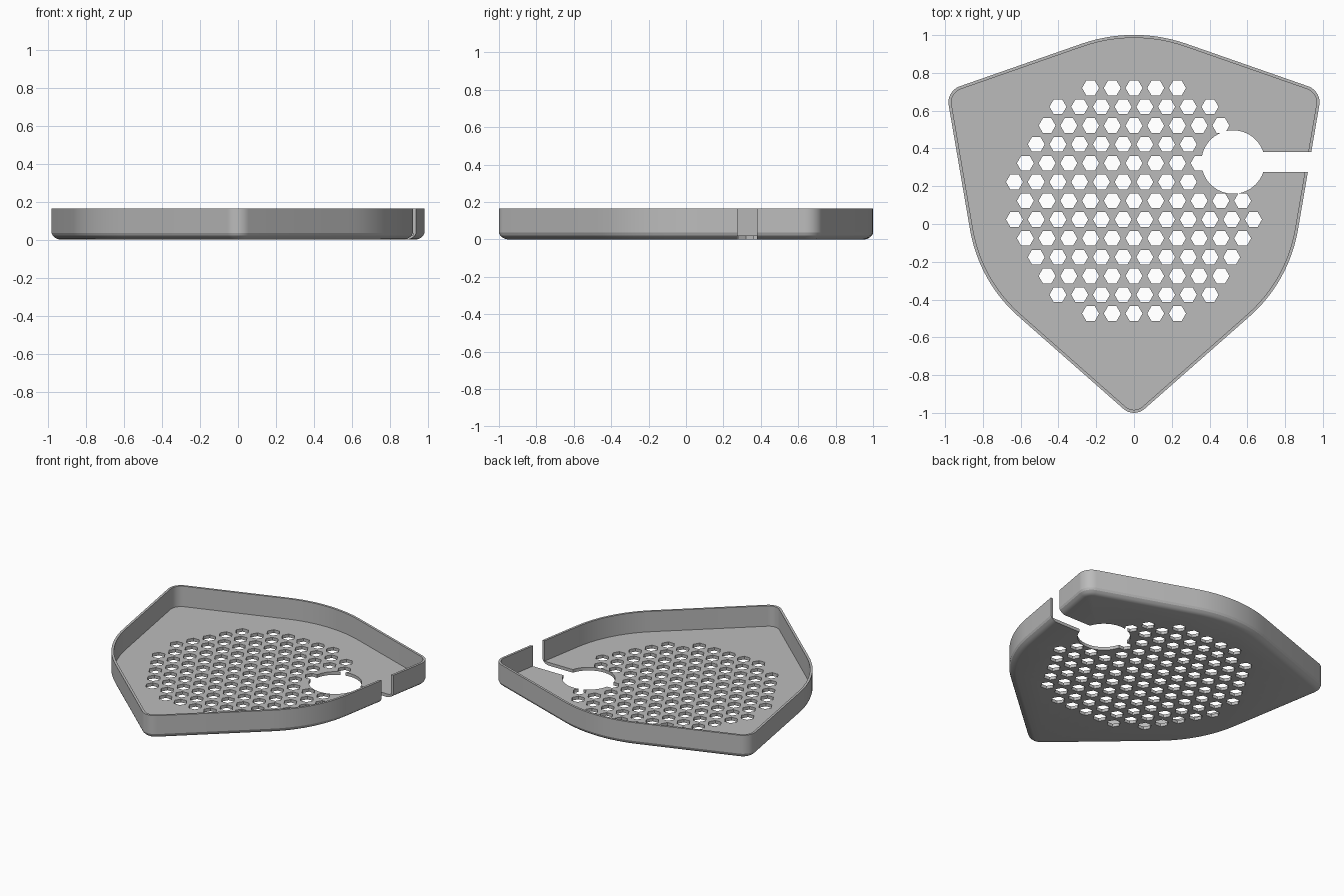
import bpy, bmesh, math
from mathutils import Vector

if "Cube" in bpy.data.objects:
    bpy.data.objects.remove(bpy.data.objects["Cube"], do_unlink=True)

# Outline corners as (x, y, rounding radius), clockwise from the back
HALF = [(0.994, 0.704, 0.09), (0.821, -0.305, 0.79)]
CORNERS = ([(0, 1.051, 0.843)] + HALF + [(0, -1.028, 0.085)]
           + [(-x, y, r) for x, y, r in reversed(HALF)])
HEIGHT, FLOOR, WALL = 0.165, 0.022, 0.016
HOLE_X, HOLE_Y, HOLE_R, SLOT = 0.525, 0.328, 0.168, 0.052


def outline(inset, z, steps=12):
    """Rounded shield outline, moved inward by inset."""
    points = []
    n = len(CORNERS)
    for i, (x, y, r) in enumerate(CORNERS):
        p = Vector((x, y, 0))
        a = Vector((*CORNERS[i - 1][:2], 0))
        b = Vector((*CORNERS[(i + 1) % n][:2], 0))
        u, v = (a - p).normalized(), (b - p).normalized()
        centre = p + (u + v).normalized() * r / math.sin(u.angle(v) / 2)
        n1, n2 = Vector((u.y, -u.x, 0)), Vector((-v.y, v.x, 0))
        for k in range(steps + 1):
            q = centre + n1.slerp(n2, k / steps) * (r - inset)
            points.append((q.x, q.y, z))
    return points


def loft(bm, rings):
    """Closed solid through a series of matching rings."""
    loops = [[bm.verts.new(p) for p in ring] for ring in rings]
    for low, high in zip(loops, loops[1:]):
        for i in range(len(low)):
            j = (i + 1) % len(low)
            bm.faces.new((low[i], low[j], high[j], high[i]))
    bm.faces.new(loops[0])
    bm.faces.new(loops[-1])


def make_object(name, solids):
    bm = bmesh.new()
    for rings in solids:
        loft(bm, rings)
    bmesh.ops.recalc_face_normals(bm, faces=bm.faces)
    mesh = bpy.data.meshes.new(name)
    bm.to_mesh(mesh)
    bm.free()
    obj = bpy.data.objects.new(name, mesh)
    bpy.context.collection.objects.link(obj)
    return obj


def prism(points):
    return [[(x, y, z) for x, y in points] for z in (-0.1, HEIGHT + 0.1)]


# Tray: rounded underside, thin wall and flat floor
profile = [(0.045, 0), (0.03, 0.004), (0.018, 0.011), (0.006, 0.022), (0, 0.036),
           (0, HEIGHT), (WALL, HEIGHT), (WALL, FLOOR)]
tray = make_object("tray", [[outline(d, z) for d, z in profile]])

# Hexagonal drain holes, staggered inside a circle and clear of the round opening
hexes = []
for row in range(13):
    y = 0.72 - row * 0.0995
    for col in range(-7, 8):
        x = (col + 0.5 * (row % 2)) * 0.115
        near = math.hypot(x - HOLE_X, y - HOLE_Y) < HOLE_R
        if math.hypot(x, y - 0.123) < 0.66 and not near:
            hexes.append(prism([(x + 0.045 * math.cos(k * math.pi / 3),
                                 y + 0.045 * math.sin(k * math.pi / 3)) for k in range(6)]))
hex_cutter = make_object("hex_cutter", hexes)

# Round opening with a slot out through the side wall
start = math.asin(SLOT / HOLE_R)
arc = [start + (2 * math.pi - 2 * start) * k / 48 for k in range(49)]
keyhole = [(HOLE_X + HOLE_R * math.cos(t), HOLE_Y + HOLE_R * math.sin(t)) for t in arc]
keyhole += [(1.2, HOLE_Y - SLOT), (1.2, HOLE_Y + SLOT)]
slot_cutter = make_object("slot_cutter", [prism(keyhole)])

for cutter in (hex_cutter, slot_cutter):
    cutter.hide_render = True
    mod = tray.modifiers.new(cutter.name, "BOOLEAN")
    mod.operation, mod.solver, mod.object = "DIFFERENCE", "EXACT", cutter

# Apply the cuts and drop the cutters
graph = bpy.context.evaluated_depsgraph_get()
cut_mesh = bpy.data.meshes.new_from_object(tray.evaluated_get(graph))
tray.modifiers.clear()
tray.data = cut_mesh
for cutter in (hex_cutter, slot_cutter):
    bpy.data.objects.remove(cutter, do_unlink=True)

# Single grey material
grey = bpy.data.materials.new("grey")
grey.use_nodes = True
colour = (0.5, 0.5, 0.5, 1)
grey.diffuse_color = colour
grey.node_tree.nodes["Principled BSDF"].inputs["Base Color"].default_value = colour
tray.data.materials.clear()
tray.data.materials.append(grey)

# Smooth walls, crisp edges
bpy.ops.object.select_all(action="DESELECT")
tray.select_set(True)
bpy.context.view_layer.objects.active = tray
bpy.ops.object.shade_smooth_by_angle(angle=math.radians(20))
